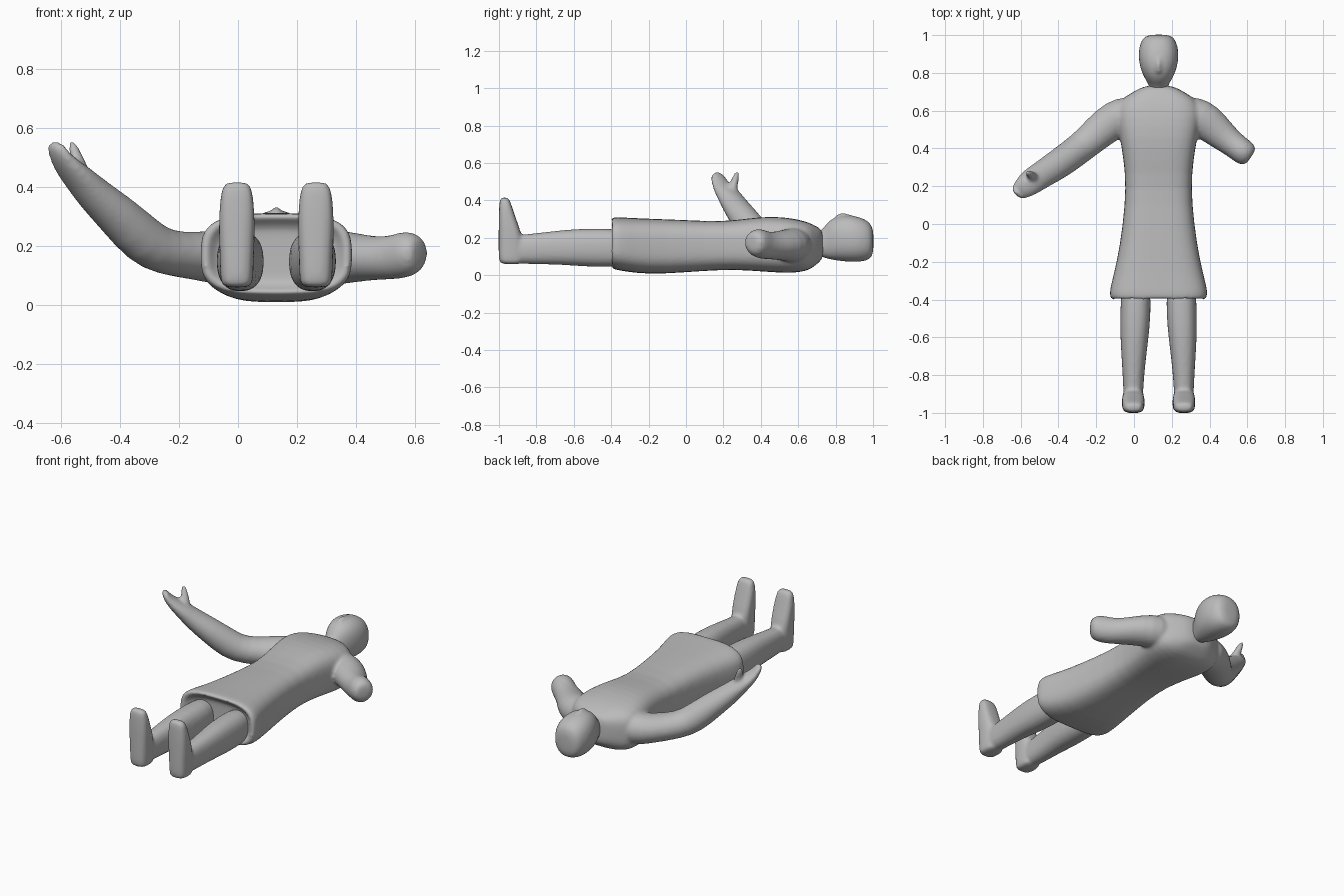
import bpy, bmesh, math
from mathutils import Vector

CX = 0.13  # body centre line
grey = bpy.data.materials.new("plain_grey")
grey.diffuse_color = (0.5, 0.5, 0.5, 1)


def loft(name, stations, up=(0, 0, 1), axis=None, power=2.0, seg=20):
    """Skin rings (x, y, z, half width, half height) along a path."""
    bm = bmesh.new()
    pts = [Vector(s[:3]) for s in stations]
    rings = []
    for i, s in enumerate(stations):
        t = Vector(axis) if axis else pts[min(i + 1, len(pts) - 1)] - pts[max(i - 1, 0)]
        t.normalize()
        v = Vector(up) - t * t.dot(Vector(up))
        v.normalize()
        u = t.cross(v)
        ring = []
        for k in range(seg):
            a = 2 * math.pi * k / seg
            c, n = math.cos(a), math.sin(a)
            ca = math.copysign(abs(c) ** (2 / power), c)
            na = math.copysign(abs(n) ** (2 / power), n)
            ring.append(bm.verts.new(pts[i] + u * ca * s[3] + v * na * s[4]))
        rings.append(ring)
    for r, q in zip(rings, rings[1:]):
        for k in range(seg):
            bm.faces.new((r[k], r[(k + 1) % seg], q[(k + 1) % seg], q[k]))
    bm.faces.new(rings[0][::-1])
    bm.faces.new(rings[-1])
    bmesh.ops.recalc_face_normals(bm, faces=bm.faces[:])
    me = bpy.data.meshes.new(name)
    bm.to_mesh(me)
    bm.free()
    me.materials.append(grey)
    ob = bpy.data.objects.new(name, me)
    bpy.context.collection.objects.link(ob)
    ob.modifiers.new("round", 'SUBSURF').levels = 1
    ob.modifiers["round"].render_levels = 1
    return ob


def fuse(name, parts, iterations):
    """Blend overlapping parts into one smooth skin."""
    bpy.ops.object.select_all(action='DESELECT')
    for p in parts:
        p.select_set(True)
    bpy.context.view_layer.objects.active = parts[0]
    bpy.ops.object.join()
    ob = bpy.context.view_layer.objects.active
    ob.name = name
    rm = ob.modifiers.new("skin", 'REMESH')
    rm.mode = 'VOXEL'
    rm.voxel_size = 0.01
    rm.use_smooth_shade = True
    sm = ob.modifiers.new("blend", 'SMOOTH')
    sm.factor = 0.5
    sm.iterations = iterations
    return ob


def band(y, hw, lo, hi, cx=CX):
    return (cx, y, (lo + hi) / 2, hw, (hi - lo) / 2)


# coat body, from the hollow hem up to the collar
torso = loft("torso", [
    band(-0.355, 0.17, 0.09, 0.24), band(-0.36, 0.20, 0.07, 0.265),
    band(-0.39, 0.225, 0.05, 0.29), band(-0.408, 0.245, 0.04, 0.303),
    band(-0.38, 0.262, 0.03, 0.312), band(-0.33, 0.255, 0.02, 0.308),
    band(-0.2, 0.22, 0.003, 0.302), band(0.0, 0.188, 0.015, 0.295),
    band(0.2, 0.172, 0.03, 0.285), band(0.34, 0.185, 0.025, 0.305),
    band(0.46, 0.205, 0.015, 0.315), band(0.57, 0.23, 0.01, 0.305),
    band(0.65, 0.215, 0.022, 0.285), band(0.69, 0.15, 0.05, 0.265),
    band(0.72, 0.10, 0.075, 0.25), band(0.735, 0.05, 0.10, 0.22)],
    axis=(0, 1, 0), power=3.2, seg=32)

# raised arm with fingers and thumb
raised_arm = loft("raised_arm", [
    (0.04, 0.61, 0.16, 0.06, 0.07), (-0.05, 0.585, 0.16, 0.10, 0.10),
    (-0.14, 0.53, 0.165, 0.10, 0.08), (-0.25, 0.43, 0.175, 0.083, 0.077),
    (-0.32, 0.375, 0.215, 0.082, 0.086), (-0.41, 0.31, 0.305, 0.08, 0.073),
    (-0.49, 0.26, 0.375, 0.073, 0.06), (-0.535, 0.23, 0.425, 0.072, 0.048),
    (-0.575, 0.20, 0.465, 0.065, 0.036), (-0.605, 0.175, 0.505, 0.05, 0.025),
    (-0.62, 0.165, 0.54, 0.042, 0.018), (-0.62, 0.163, 0.552, 0.02, 0.008)])
thumb = loft("thumb", [
    (-0.52, 0.23, 0.42, 0.03, 0.03), (-0.54, 0.25, 0.47, 0.03, 0.026),
    (-0.55, 0.262, 0.51, 0.021, 0.019), (-0.562, 0.272, 0.545, 0.014, 0.014),
    (-0.565, 0.273, 0.557, 0.006, 0.006)])

# lowered arm
lowered_arm = loft("lowered_arm", [
    (0.22, 0.61, 0.16, 0.06, 0.07), (0.31, 0.585, 0.16, 0.10, 0.10),
    (0.39, 0.54, 0.16, 0.10, 0.085), (0.47, 0.465, 0.157, 0.08, 0.073),
    (0.535, 0.415, 0.16, 0.068, 0.076), (0.58, 0.38, 0.175, 0.07, 0.08),
    (0.61, 0.36, 0.177, 0.06, 0.06), (0.62, 0.353, 0.177, 0.04, 0.035)])
coat = fuse("coat_and_arms", [torso, raised_arm, thumb, lowered_arm], 5)

# head, with the face pointing up
skull = loft("skull", [
    band(0.66, 0.04, 0.11, 0.21), band(0.725, 0.046, 0.10, 0.235),
    band(0.755, 0.064, 0.085, 0.285), band(0.80, 0.09, 0.078, 0.315),
    band(0.86, 0.106, 0.07, 0.325), band(0.92, 0.108, 0.068, 0.315),
    band(0.97, 0.093, 0.077, 0.295), band(0.995, 0.073, 0.095, 0.265),
    band(1.003, 0.035, 0.14, 0.225)],
    axis=(0, 1, 0), power=2.3)
nose = loft("nose", [
    band(0.79, 0.012, 0.28, 0.315), band(0.825, 0.02, 0.28, 0.337),
    band(0.87, 0.014, 0.28, 0.33), band(0.91, 0.006, 0.28, 0.31)],
    axis=(0, 1, 0))
head = fuse("head", [skull, nose], 4)

# legs with upright feet, mirrored about the centre line
for side, label in ((-1, "left"), (1, "right")):
    leg = loft("leg", [
        band(-0.30, 0.07, 0.05, 0.24, CX + side * 0.122),
        band(-0.40, 0.082, 0.042, 0.25, CX + side * 0.12),
        band(-0.55, 0.079, 0.045, 0.25, CX + side * 0.125),
        band(-0.66, 0.070, 0.055, 0.242, CX + side * 0.13),
        band(-0.80, 0.057, 0.058, 0.225, CX + side * 0.133),
        band(-0.90, 0.053, 0.06, 0.215, CX + side * 0.134),
        band(-0.95, 0.045, 0.07, 0.21, CX + side * 0.134)],
        axis=(0, 1, 0), power=2.4)
    fx = CX + side * 0.134
    foot = loft("foot", [
        (fx, -0.935, 0.058, 0.042, 0.05), (fx, -0.935, 0.07, 0.056, 0.066),
        (fx, -0.935, 0.14, 0.057, 0.068), (fx, -0.94, 0.22, 0.061, 0.062),
        (fx, -0.955, 0.30, 0.061, 0.047), (fx, -0.965, 0.37, 0.056, 0.034),
        (fx, -0.97, 0.405, 0.047, 0.026), (fx, -0.97, 0.416, 0.03, 0.014)],
        up=(0, 1, 0), axis=(0, 0, 1), power=3)
    fuse(label + "_leg", [leg, foot], 4)
